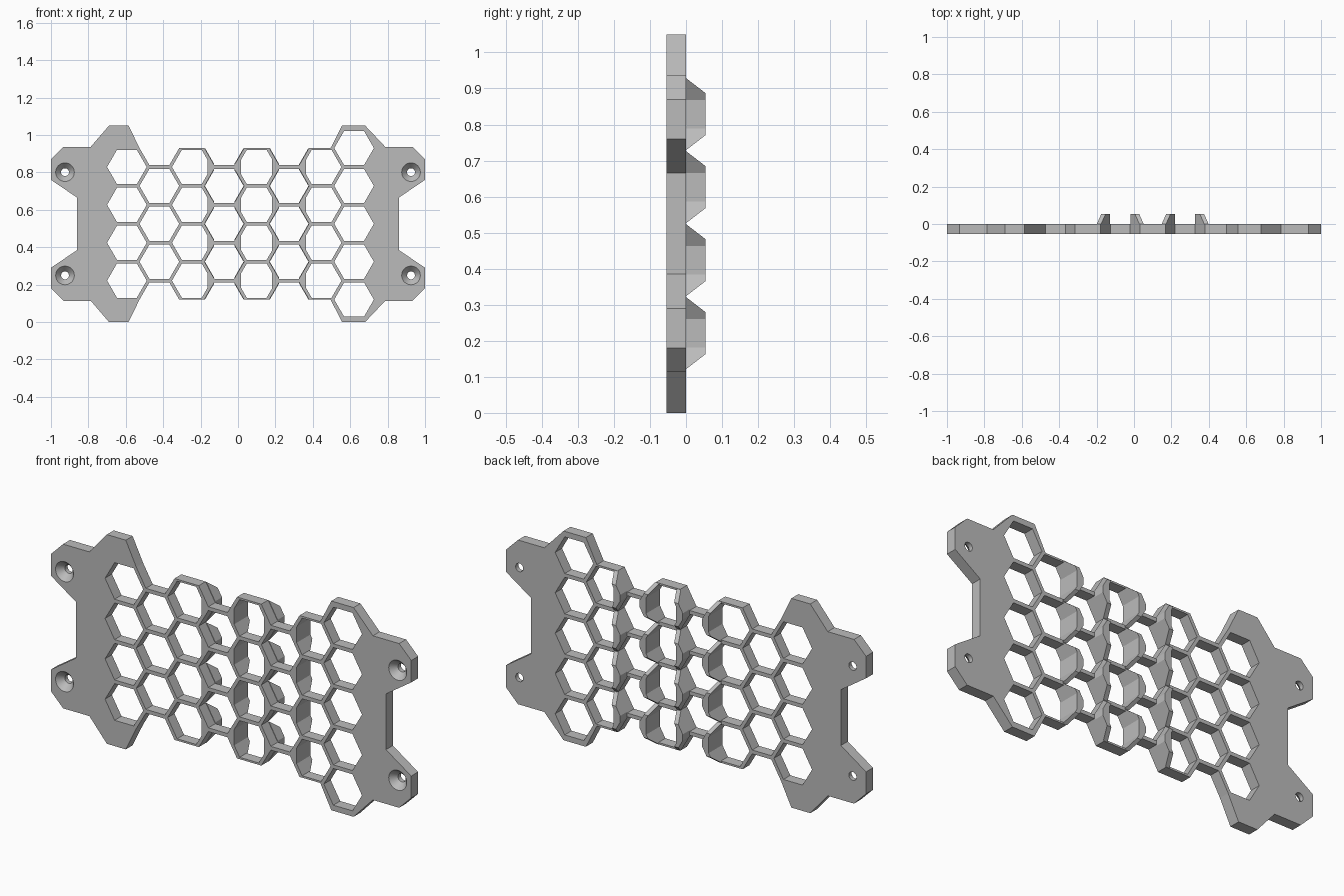
import bpy, bmesh, math
from mathutils import Matrix

cube = bpy.data.objects.get("Cube")
if cube:
    bpy.data.objects.remove(cube, do_unlink=True)

T = 0.0545                     # plate thickness and fin height
ZC = 0.525                     # middle height
PITCH = 0.2025                 # row spacing of the cells
R = 0.106                      # cell hole radius to a corner
WALL_R = 0.129                 # same, plus the wall
CHORD = 0.083                  # where a fin flattens a cell corner
S3 = math.sqrt(3)
COLS = [-0.594 + 0.1735 * i for i in range(8)]
FINS = {2: (1,), 4: (-1, 1), 6: (-1,)}

grey = bpy.data.materials.new("plastic grey")
grey.use_nodes = True
colour = (0.5, 0.5, 0.5, 1)
grey.diffuse_color = colour
grey.node_tree.nodes["Principled BSDF"].inputs["Base Color"].default_value = colour


def add_object(name, mesh):
    obj = bpy.data.objects.new(name, mesh)
    bpy.context.collection.objects.link(obj)
    mesh.materials.clear()
    mesh.materials.append(grey)
    return obj


def rows(col):
    if col == 7:
        return (-2, -1, 0, 1, 2)
    return (-1, 0, 1) if col % 2 else (-1.5, -0.5, 0.5, 1.5)


def cell_hole(col, row):
    """Hexagon, with the corners at fins cut flat."""
    cx, cz = COLS[col], ZC + row * PITCH
    pts = []
    for k in range(6):
        a = k * math.pi / 3
        side = {0: 1, 3: -1}.get(k)
        if side in FINS.get(col, ()):
            h = (R - CHORD) * S3
            pts += [(cx + side * CHORD, cz - side * h), (cx + side * CHORD, cz + side * h)]
        else:
            pts.append((cx + R * math.cos(a), cz + R * math.sin(a)))
    return pts


def circle(cx, cz, r, n=32):
    return [(cx + r * math.cos(2 * math.pi * i / n),
             cz + r * math.sin(2 * math.pi * i / n)) for i in range(n)]


# Upper outline from left to right, relative to the middle height
edge = 2 * PITCH
top = [(-0.86, 0.14), (-1, 0.235), (-1, 0.345), (-0.933, 0.412), (-0.787, 0.412),
       (-0.69, 0.525), (-0.585, 0.525)]
for c in (1, 3, 5):
    x = COLS[c]
    top += [(x - R, edge), (x - R / 2, edge - R * S3 / 2),
            (x + R / 2, edge - R * S3 / 2), (x + R, edge)]
top += [(0.495, edge), (0.556, 0.525), (0.68, 0.525), (0.787, 0.412), (0.933, 0.412),
        (1, 0.345), (1, 0.235), (0.86, 0.14)]
outline = [(x, ZC + z) for x, z in top] + [(x, ZC - z) for x, z in reversed(top)]

# Plate with every hole, filled as a flat curve and thickened
SCREWS = [(sx * 0.925, ZC + sz * 0.276) for sx in (-1, 1) for sz in (-1, 1)]
loops = [outline]
loops += [cell_hole(c, r) for c in range(8) for r in rows(c)]
loops += [circle(x, z, 0.05) for x, z in SCREWS]
curve = bpy.data.curves.new("plate_outline", "CURVE")
curve.dimensions = "2D"
curve.fill_mode = "BOTH"
curve.extrude = T / 2
for loop in loops:
    spline = curve.splines.new("POLY")
    spline.points.add(len(loop) - 1)
    for p, (x, z) in zip(spline.points, loop):
        p.co = (x, z, 0, 1)
    spline.use_cyclic_u = True
helper = bpy.data.objects.new("plate_helper", curve)
bpy.context.collection.objects.link(helper)
bpy.context.view_layer.update()
mesh = bpy.data.meshes.new_from_object(
    helper.evaluated_get(bpy.context.evaluated_depsgraph_get()))
bpy.data.objects.remove(helper, do_unlink=True)
mesh.transform(Matrix.Translation((0, -T / 2, 0)) @ Matrix.Rotation(math.pi / 2, 4, "X"))
bm = bmesh.new()
bm.from_mesh(mesh)
bmesh.ops.remove_doubles(bm, verts=bm.verts, dist=1e-5)
bmesh.ops.recalc_face_normals(bm, faces=bm.faces)
bm.to_mesh(mesh)
bm.free()
for poly in mesh.polygons:
    poly.use_smooth = False
add_object("honeycomb_plate", mesh)


# Countersunk screw seats
def screw_seat(name, x, z):
    bm = bmesh.new()
    profile = [(0.05, -T), (0.021, -0.022), (0.021, 0), (0.05, 0)]
    rings = [[bm.verts.new((px, y, pz)) for px, pz in circle(x, z, r)] for r, y in profile]
    n = len(rings[0])
    for a, b in zip(rings, rings[1:]):
        for i in range(n):
            j = (i + 1) % n
            bm.faces.new((a[i], b[i], b[j], a[j]))
    me = bpy.data.meshes.new(name)
    bm.to_mesh(me)
    bm.free()
    obj = add_object(name, me)
    bpy.ops.object.select_all(action="DESELECT")
    obj.select_set(True)
    bpy.context.view_layer.objects.active = obj
    bpy.ops.object.shade_smooth_by_angle(angle=math.radians(30))


for i, (x, z) in enumerate(SCREWS):
    screw_seat(f"screw_seat_{i + 1}", x, z)


# Tapered fins behind the middle cells
def fin_section(h):
    half = [(CHORD, (R - CHORD) * S3), (R - h / S3, h), (WALL_R - h / S3, h),
            (0.12, (WALL_R - 0.12) * S3)]
    return half + [(u, -v) for u, v in reversed(half)]


def add_fin(bm, cx, cz, side):
    low, high = [[bm.verts.new((cx + side * u, y, cz + v)) for u, v in fin_section(h)]
                 for h, y in ((0.1, 0), (0.058, T))]
    n = len(low)
    for i in range(n):
        j = (i + 1) % n
        bm.faces.new((low[i], low[j], high[j], high[i]))
    for ring in (low, high):
        bm.faces.new(ring[0:4])
        bm.faces.new(ring[4:8])
        bm.faces.new((ring[0], ring[3], ring[4], ring[7]))


for col, sides in FINS.items():
    for side in sides:
        bm = bmesh.new()
        for row in rows(col):
            add_fin(bm, COLS[col], ZC + row * PITCH, side)
        bmesh.ops.recalc_face_normals(bm, faces=bm.faces)
        name = f"fin_column_{col}_{'left' if side > 0 else 'right'}"
        me = bpy.data.meshes.new(name)
        bm.to_mesh(me)
        bm.free()
        add_object(name, me)
